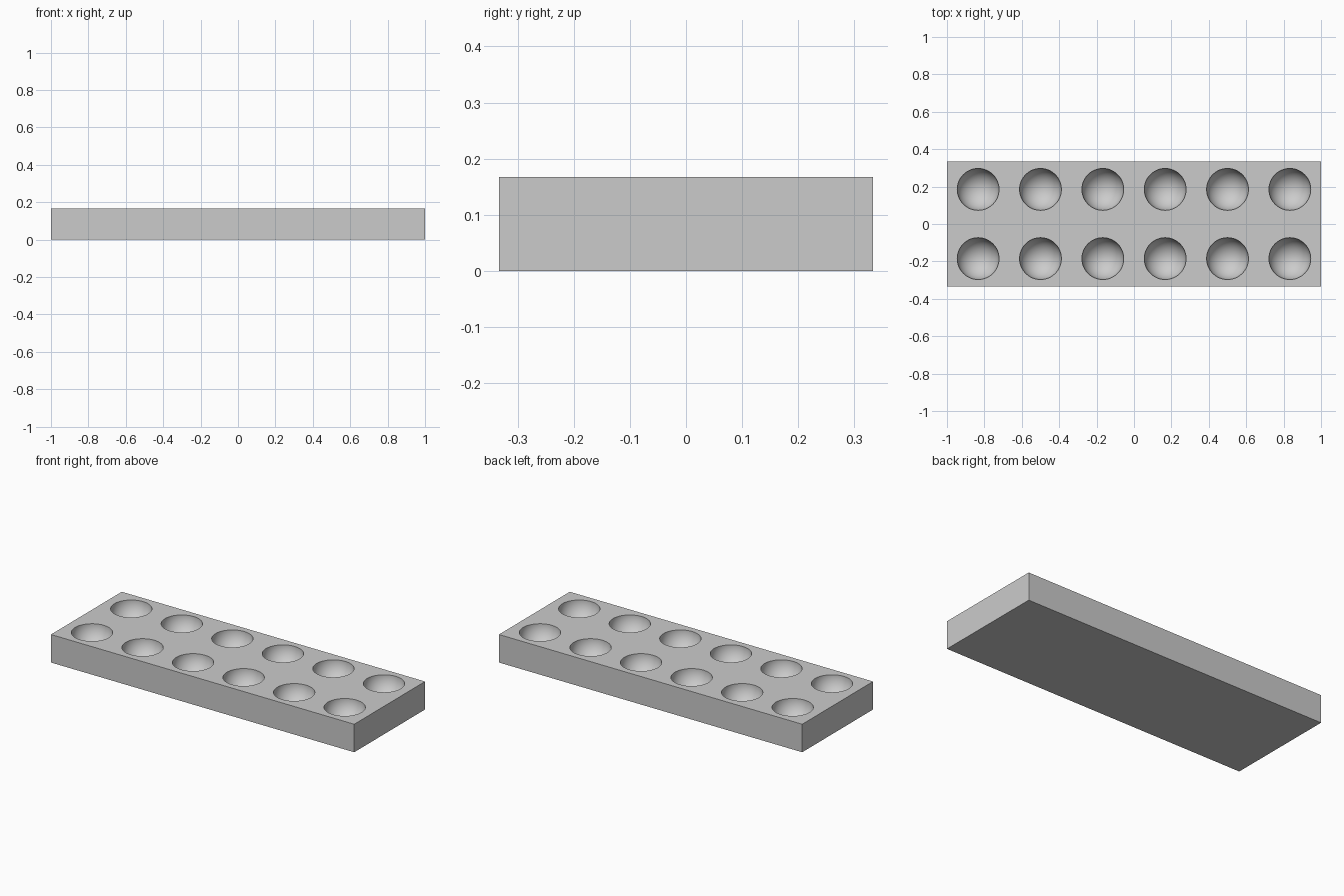
import bpy, bmesh, math
from mathutils import Matrix

if "Cube" in bpy.data.objects:
    bpy.data.objects.remove(bpy.data.objects["Cube"])

LENGTH, WIDTH, HEIGHT = 2.0, 0.667, 0.167
PIT_RADIUS, PIT_Y = 0.112, 0.185
PIT_XS = [(i - 2.5) / 3 for i in range(6)]


def make_object(name, bm):
    mesh = bpy.data.meshes.new(name)
    bm.to_mesh(mesh)
    bm.free()
    obj = bpy.data.objects.new(name, mesh)
    bpy.context.collection.objects.link(obj)
    return obj


# Solid rectangular board
bm = bmesh.new()
bmesh.ops.create_cube(bm, size=1, matrix=Matrix.Translation((0, 0, HEIGHT / 2))
                      @ Matrix.Diagonal((LENGTH, WIDTH, HEIGHT, 1)))
board = make_object("board", bm)

# Two rows of six spheres, centred on the top face, that carve the round pits
bm = bmesh.new()
for x in PIT_XS:
    for y in (-PIT_Y, PIT_Y):
        bmesh.ops.create_uvsphere(bm, u_segments=48, v_segments=25, radius=PIT_RADIUS,
                                  matrix=Matrix.Translation((x, y, HEIGHT)))
cutter = make_object("pit_cutter", bm)
cutter.hide_render = True

mod = board.modifiers.new("pits", 'BOOLEAN')
mod.operation = 'DIFFERENCE'
mod.solver = 'EXACT'
mod.object = cutter

# Apply the cut, then smooth the bowls while keeping rims and corners sharp
bpy.context.view_layer.objects.active = board
board.select_set(True)
bpy.ops.object.modifier_apply(modifier=mod.name)
bpy.data.objects.remove(cutter)
bpy.ops.object.shade_smooth_by_angle(angle=math.radians(30))
